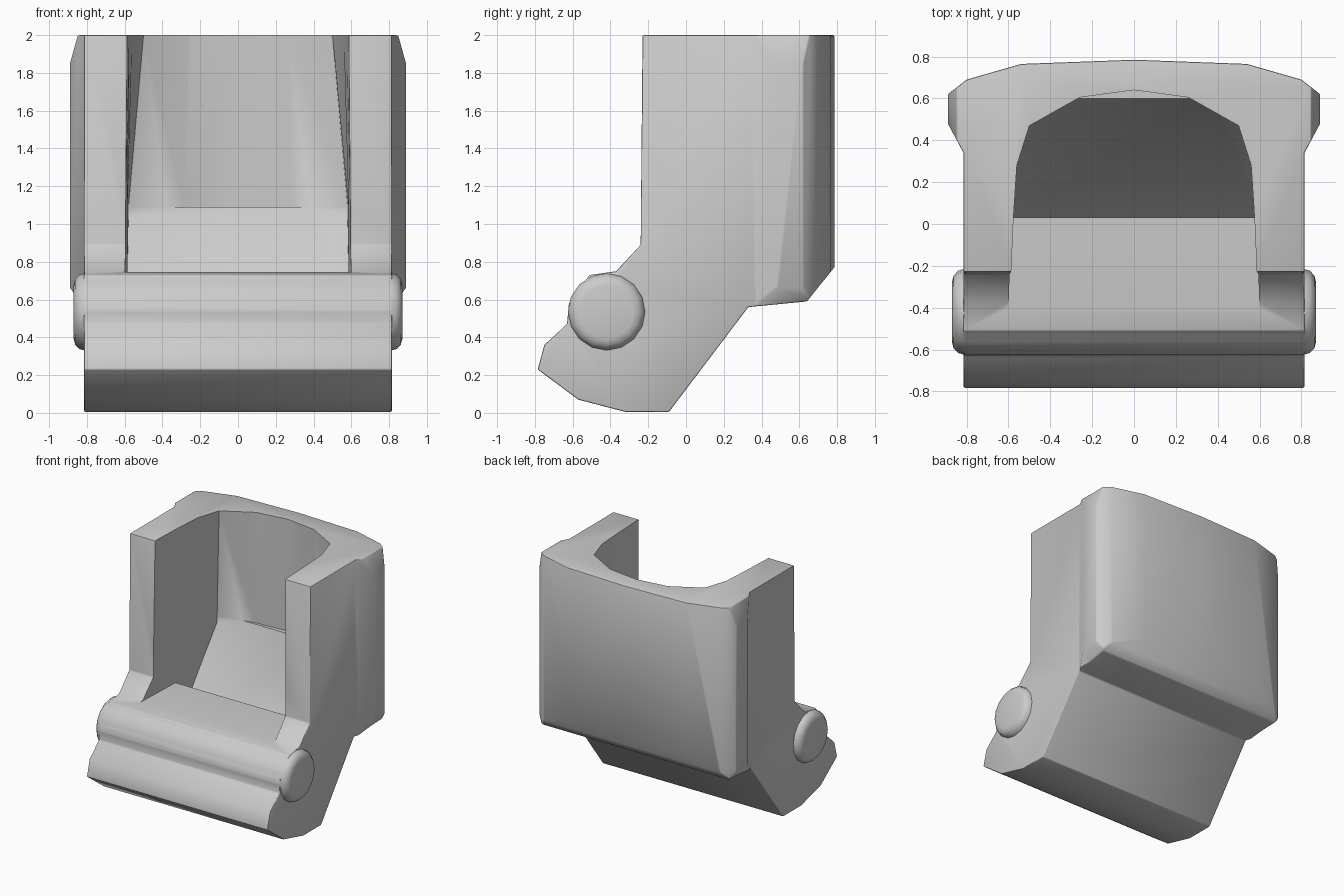
import bpy, bmesh, math
from mathutils import Matrix

cube = bpy.data.objects.get("Cube")
if cube:
    bpy.data.objects.remove(cube, do_unlink=True)

grey = bpy.data.materials.new("plain grey")
grey.use_nodes = True
grey.diffuse_color = (0.6, 0.6, 0.6, 1)
grey.node_tree.nodes["Principled BSDF"].inputs["Base Color"].default_value = (0.6, 0.6, 0.6, 1)


def add_object(name, bm, helper=False):
    bmesh.ops.recalc_face_normals(bm, faces=bm.faces)
    mesh = bpy.data.meshes.new(name)
    bm.to_mesh(mesh)
    bm.free()
    mesh.materials.append(grey)
    obj = bpy.data.objects.new(name, mesh)
    bpy.context.collection.objects.link(obj)
    if helper:
        obj.hide_render = True
        obj.hide_set(True)
    return obj


def loft(name, ring_a, ring_b, helper=True):
    """Solid between two rings with the same number of points."""
    bm = bmesh.new()
    a = [bm.verts.new(p) for p in ring_a]
    b = [bm.verts.new(p) for p in ring_b]
    bm.faces.new(a)
    bm.faces.new(b)
    n = len(a)
    for i in range(n):
        j = (i + 1) % n
        bm.faces.new((a[i], a[j], b[j], b[i]))
    return add_object(name, bm, helper)


def mirrored(half):
    """Close a half outline (x >= 0) across the middle."""
    return half + [(-x, v) for x, v in reversed(half) if x > 0]


def boolean(obj, other, operation):
    mod = obj.modifiers.new(operation.lower(), 'BOOLEAN')
    mod.object = other
    mod.operation = operation
    mod.solver = 'EXACT'


def bake(obj):
    """Apply the modifier stack and drop it."""
    graph = bpy.context.evaluated_depsgraph_get()
    mesh = bpy.data.meshes.new_from_object(obj.evaluated_get(graph))
    obj.modifiers.clear()
    obj.data = mesh


# Body: side profile trimmed by the plan and front outlines
side = [(-.62, .58), (-.63, .47), (-.75, .36), (-.785, .23), (-.57, .07), (-.32, .005),
        (-.09, .005), (.33, .56), (.64, .59), (.785, .77), (.785, 2), (-.23, 2),
        (-.24, .89), (-.37, .75), (-.51, .73)]
plan = mirrored([(0, -.9), (.815, -.9), (.815, .34), (.89, .48), (.89, .62),
                 (.80, .69), (.54, .765), (0, .785)])
front = mirrored([(0, -.1), (.83, -.1), (.83, .58), (.895, .67), (.895, 1.83), (.82, 2.1), (0, 2.1)])

body = loft("socket_body", [(-1, y, z) for y, z in side], [(1, y, z) for y, z in side], False)
plan_cutter = loft("plan_cutter", [(x, y, -.2) for x, y in plan], [(x, y, 2.2) for x, y in plan])
front_cutter = loft("front_cutter", [(x, -1, z) for x, z in front], [(x, 1, z) for x, z in front])
boolean(body, plan_cutter, 'INTERSECT')
boolean(body, front_cutter, 'INTERSECT')
bake(body)

# Soften the outer corners
bm = bmesh.new()
bm.from_mesh(body.data)
bmesh.ops.remove_doubles(bm, verts=bm.verts, dist=.004)
bmesh.ops.dissolve_limit(bm, angle_limit=math.radians(1), verts=bm.verts, edges=bm.edges)
corners = [e for e in bm.edges if len(e.link_faces) == 2
           and e.calc_face_angle(0) > math.radians(42)]
bmesh.ops.bevel(bm, geom=corners, offset=.05, segments=2, profile=.5,
                affect='EDGES', clamp_overlap=True)
bm.to_mesh(body.data)
bm.free()

# Cavity: rounded at the rim, squarer at the step, with a sloping rear floor
rim = mirrored([(0, -1), (.62, -1), (.575, .05), (.56, .28), (.5, .47), (.26, .605), (0, .64)])
step = mirrored([(0, -1), (.62, -1), (.585, .05), (.585, .36), (.58, .56), (.28, .62), (0, .64)])
deep = [(x, y, .1) for x, y in step]
floor = [(-1.1, .745), (.03, .745), (.03, .34), (.6, 1.09), (.9, 1.1), (.9, 2.3), (-1.1, 2.3)]
cavity = loft("cavity_cutter", [(x, y, 1.09) for x, y in step], [(x, y, 2) for x, y in rim])
upper = loft("cavity_top_cutter", [(x, y, 1.99) for x, y in rim], [(x, y, 2.2) for x, y in rim])
lower = loft("cavity_low_cutter", deep, [(x, y, 1.09) for x, y in step])
floor_cutter = loft("floor_cutter", [(-.7, y, z) for y, z in floor], [(.7, y, z) for y, z in floor])
boolean(lower, floor_cutter, 'INTERSECT')
for cutter in (cavity, upper, lower):
    boolean(body, cutter, 'DIFFERENCE')

# Round bar across the front lip, with softened ends
bm = bmesh.new()
bmesh.ops.create_cone(bm, cap_ends=True, segments=16, radius1=.205, radius2=.205, depth=1.74,
                      matrix=Matrix.Translation((0, -.42, .535)) @ Matrix.Rotation(math.pi / 2, 4, 'Y'))
ends = [e for e in bm.edges if abs(e.verts[0].co.x - e.verts[1].co.x) < .01]
bmesh.ops.bevel(bm, geom=ends, offset=.06, segments=3, profile=.5, affect='EDGES')
bar = add_object("front_bar", bm, True)
boolean(body, bar, 'UNION')
bake(body)
for helper in (plan_cutter, front_cutter, cavity, upper, lower, floor_cutter, bar):
    bpy.data.objects.remove(helper, do_unlink=True)

bpy.ops.object.select_all(action='DESELECT')
body.select_set(True)
bpy.context.view_layer.objects.active = body
bpy.ops.object.shade_smooth_by_angle(angle=math.radians(40))
